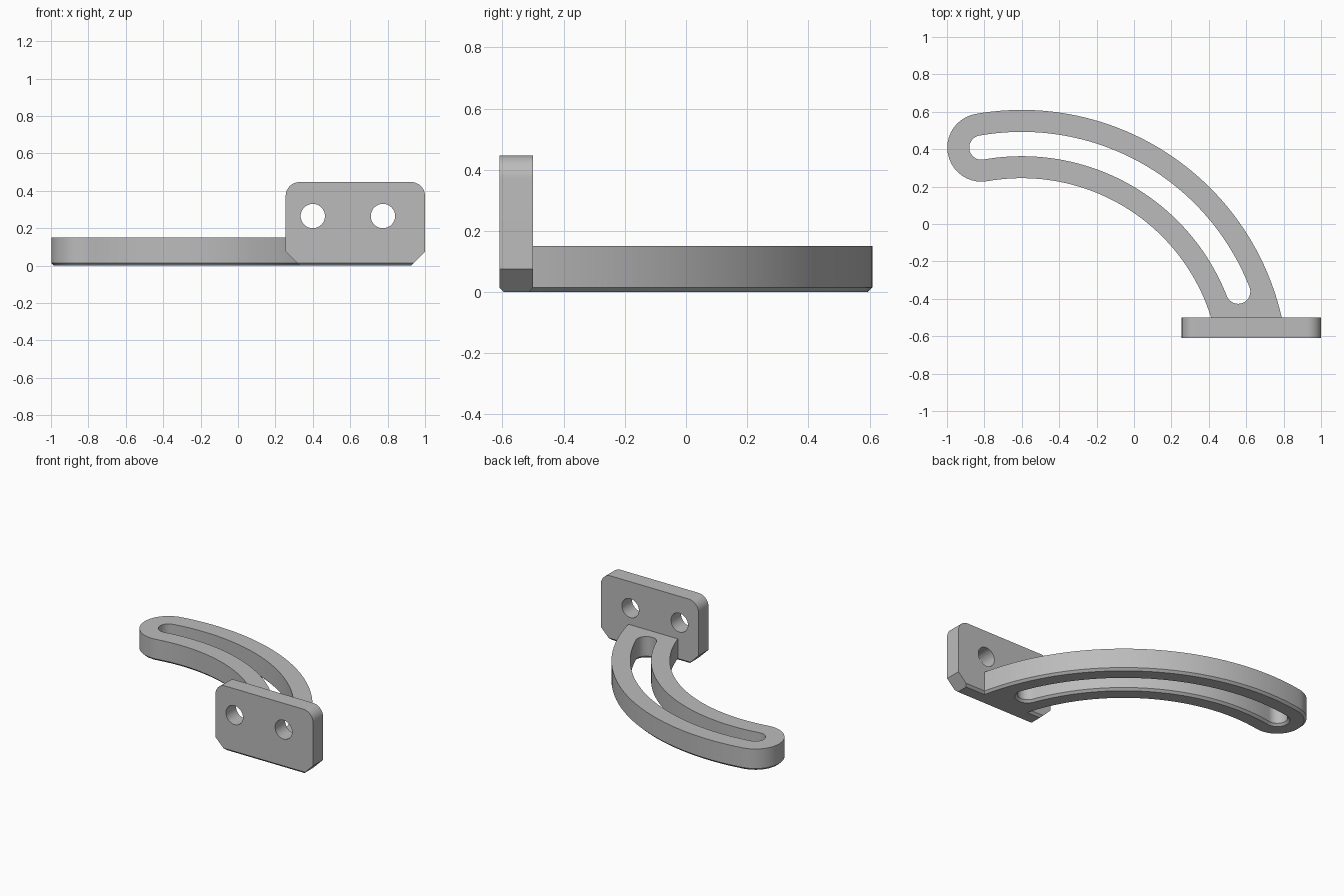
import bpy, bmesh
from math import radians, sin, cos, pi, asin, sqrt, atan2

if "Cube" in bpy.data.objects:
    bpy.data.objects.remove(bpy.data.objects["Cube"])

CX, CY = -0.6, -0.815          # centre of the arc
RM, HALF, SLOT = 1.2425, 0.1825, 0.065
END_Y = -0.515                 # arm runs slightly into the plate
CH, ARM_H = 0.015, 0.15
A0, A1 = radians(21.4), radians(100)
N, M = 48, 20

grey = bpy.data.materials.new("plain grey")
grey.diffuse_color = (0.5, 0.5, 0.5, 1)
grey.use_nodes = True
grey.node_tree.nodes["Principled BSDF"].inputs["Base Color"].default_value = grey.diffuse_color


def finish(bm, name):
    bmesh.ops.recalc_face_normals(bm, faces=bm.faces)
    me = bpy.data.meshes.new(name)
    bm.to_mesh(me)
    bm.free()
    me.materials.append(grey)
    ob = bpy.data.objects.new(name, me)
    bpy.context.collection.objects.link(ob)
    return ob


def activate(ob):
    bpy.ops.object.select_all(action='DESELECT')
    ob.select_set(True)
    bpy.context.view_layer.objects.active = ob


def arc(cx, cy, r, a, b, n):
    return [(cx + r * cos(a + (b - a) * i / n), cy + r * sin(a + (b - a) * i / n))
            for i in range(n + 1)]


def cap(angle, r, start):
    return arc(CX + RM * cos(angle), CY + RM * sin(angle), r, start, start + pi, M)[1:-1]


def slot_loop(off):
    w = SLOT + off
    return (arc(CX, CY, RM + w, A0, A1, N) + cap(A1, w, A1)
            + arc(CX, CY, RM - w, A1, A0, N) + cap(A0, w, A0 + pi))


def outer_loop(off):
    w = HALF - off
    ro, ri = RM + w, RM - w
    top = arc(CX, CY, ro, asin((END_Y - CY) / ro), A1, N)
    low = arc(CX, CY, ri, A1, asin((END_Y - CY) / ri), N)
    (xa, _), (xb, _) = low[-1], top[0]
    line = [(xa + (xb - xa) * i / M, END_Y) for i in range(1, M)]
    return top + cap(A1, w, A1) + low + line


# Curved slotted arm: six matching loops joined into a closed ring
bm = bmesh.new()
loops = []
for pts, z in ((slot_loop(CH), 0), (slot_loop(0), CH), (slot_loop(0), ARM_H),
               (outer_loop(0), ARM_H), (outer_loop(0), CH), (outer_loop(CH), 0)):
    loops.append([bm.verts.new((x, y, z)) for x, y in pts])
for k, a in enumerate(loops):
    b = loops[(k + 1) % len(loops)]
    for i in range(len(a)):
        j = (i + 1) % len(a)
        bm.faces.new((a[i], a[j], b[j], b[i]))
arm = finish(bm, "slotted_arm")

# Mounting plate: rounded top corners, cut bottom corners
X0, X1, Y0, Y1, H, R, CUT = 0.255, 1.0, -0.61, -0.5, 0.447, 0.075, 0.075
profile = [(X0, CUT), (X0 + CUT, 0), (X1 - CUT, 0), (X1, CUT)]
profile += arc(X1 - R, H - R, R, 0, pi / 2, 12) + arc(X0 + R, H - R, R, pi / 2, pi, 12)
bm = bmesh.new()
face = bm.faces.new([bm.verts.new((x, Y0, z)) for x, z in profile])
ext = bmesh.ops.extrude_face_region(bm, geom=[face], use_keep_orig=True)
bmesh.ops.translate(bm, vec=(0, Y1 - Y0, 0),
                    verts=[v for v in ext["geom"] if isinstance(v, bmesh.types.BMVert)])
bmesh.ops.recalc_face_normals(bm, faces=bm.faces)
bottom = [e for e in bm.edges if all(v.co.z < 1e-5 for v in e.verts)
          and abs(e.verts[0].co.x - e.verts[1].co.x) > 0.1]
bmesh.ops.bevel(bm, geom=bottom, offset=CH, segments=1, affect='EDGES')
plate = finish(bm, "mounting_plate")

# Two screw holes
for x in (0.4, 0.775):
    bpy.ops.mesh.primitive_cylinder_add(vertices=48, radius=0.065, depth=0.4,
                                        location=(x, -0.555, 0.265), rotation=(pi / 2, 0, 0))
    cutter = bpy.context.object
    cutter.name = "hole_cutter"
    cutter.hide_render = True
    mod = plate.modifiers.new("hole", 'BOOLEAN')
    mod.operation = 'DIFFERENCE'
    mod.solver = 'EXACT'
    mod.object = cutter
    activate(plate)
    bpy.ops.object.modifier_apply(modifier=mod.name)
    bpy.data.objects.remove(cutter)

for ob in (arm, plate):
    activate(ob)
    bpy.ops.object.shade_smooth_by_angle(angle=radians(30))
